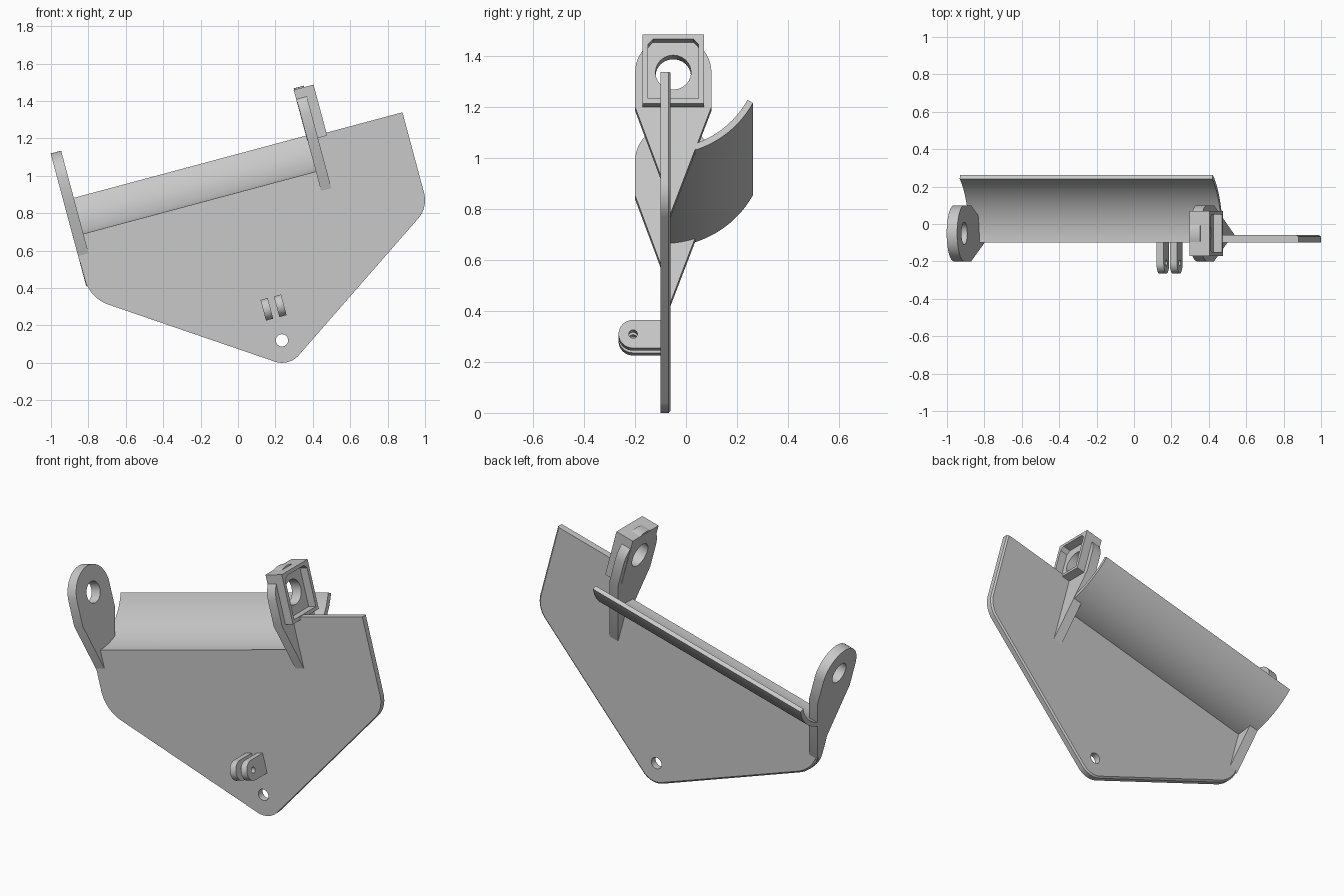
import bpy, bmesh
from math import sin, cos, radians
from mathutils import Matrix

if "Cube" in bpy.data.objects:
    bpy.data.objects.remove(bpy.data.objects["Cube"])

grey = bpy.data.materials.new("plain_grey")
grey.use_nodes = True
COLOUR = (0.58, 0.58, 0.58, 1)
grey.diffuse_color = COLOUR
grey.node_tree.nodes["Principled BSDF"].inputs["Base Color"].default_value = COLOUR

# Everything is laid out square (u along the plate, y depth, v up), then tilted
TILT = Matrix.Rotation(radians(-15), 4, 'Y')


def arc(cx, cy, r, a0, a1, n=16):
    angles = [radians(a0 + (a1 - a0) * i / n) for i in range(n + 1)]
    return [(cx + r * cos(a), cy + r * sin(a)) for a in angles]


def loft(name, loops):
    """Solid through loops of equal length, capped at both ends."""
    bm = bmesh.new()
    rings = [[bm.verts.new(p) for p in loop] for loop in loops]
    n = len(rings[0])
    for a, b in zip(rings, rings[1:]):
        for i in range(n):
            j = (i + 1) % n
            bm.faces.new((a[i], a[j], b[j], b[i]))
    bm.faces.new(rings[0])
    bm.faces.new(rings[-1])
    bmesh.ops.recalc_face_normals(bm, faces=bm.faces)
    bm.transform(TILT)
    mesh = bpy.data.meshes.new(name)
    bm.to_mesh(mesh)
    bm.free()
    mesh.materials.append(grey)
    obj = bpy.data.objects.new(name, mesh)
    bpy.context.collection.objects.link(obj)
    return obj


def extrude_u(name, profile, u0, u1):
    return loft(name, [[(u, y, v) for y, v in profile] for u in (u0, u1)])


def activate(obj):
    bpy.ops.object.select_all(action='DESELECT')
    obj.select_set(True)
    bpy.context.view_layer.objects.active = obj


def cut(obj, cutter):
    mod = obj.modifiers.new("cut", 'BOOLEAN')
    mod.operation = 'DIFFERENCE'
    mod.solver = 'EXACT'
    mod.object = cutter
    activate(obj)
    bpy.ops.object.modifier_apply(modifier=mod.name)
    bpy.data.objects.remove(cutter)


def drill_u(obj, y, v, r, u0, u1):
    cut(obj, extrude_u("drill", arc(y, v, r, 0, 345, 23), u0, u1))


def smooth(obj):
    activate(obj)
    bpy.ops.object.shade_smooth_by_angle(angle=radians(25))


# Main plate, with a fine chamfer around its back edge
def plate_outline(y, d):
    pts = (arc(-0.476, 0.645, 0.2 - d, 180, 236)
           + arc(0.258, 0.055, 0.12 - d, 236, 303.8)
           + arc(1.046, 0.62, 0.15 - d, 303.8, 360)
           + [(1.196 - d, 1.066), (0.7, 1.066), (0.7, 0.88), (-0.676 + d, 0.88)])
    return [(u, y, v) for u, v in pts]


plate = loft("main_plate", [plate_outline(-0.1, 0), plate_outline(-0.068, 0),
                            plate_outline(-0.06, 0.01)])
hole = arc(0.258, 0.055, 0.033, 0, 345, 23)
cut(plate, loft("drill", [[(u, y, v) for u, v in hole] for y in (-0.2, 0.1)]))
smooth(plate)

# Curved trough along the upper edge
trough = extrude_u("curved_trough",
                   arc(-0.09, 1.255, 0.4, -90, -28, 24) + arc(-0.09, 1.255, 0.375, -28, -90, 24),
                   -0.676, 0.722)
smooth(trough)

# Round-topped end brackets tapering down onto the plate
bracket = arc(-0.05, 1.19, 0.15, 0, 180, 24) + [
    (-0.2, 1.05), (-0.098, 0.767), (-0.065, 0.605), (0.1, 1.05)]
for name, u0, u1, r in (("right_bracket", -0.678, -0.62, 0.06),
                        ("left_bracket", 0.667, 0.724, 0.07)):
    obj = extrude_u(name, bracket, u0, u1)
    drill_u(obj, -0.05, 1.19, r, u0 - 0.1, u1 + 0.1)
    smooth(obj)

# Open square housing on the outer face of the left bracket
housing = extrude_u("square_housing",
                    [(-0.17, 1.05), (0.07, 1.05), (0.07, 1.332), (-0.17, 1.332)], 0.665, 0.775)
pocket = [(-0.15, 1.07), (0.05, 1.07), (0.05, 1.29), (0.03, 1.312),
          (-0.13, 1.312), (-0.15, 1.29)]
cut(housing, extrude_u("pocket", pocket, 0.727, 0.9))
drill_u(housing, -0.05, 1.19, 0.07, 0.6, 0.9)
smooth(housing)

# Pair of clevis lugs on the front
lug = arc(-0.208, 0.236, 0.057, 90, 270) + [(-0.09, 0.179), (-0.09, 0.293)]
for name, u0 in (("right_lug", 0.203), ("left_lug", 0.277)):
    obj = extrude_u(name, lug, u0, u0 + 0.04)
    drill_u(obj, -0.208, 0.236, 0.017, u0 - 0.02, u0 + 0.06)
    smooth(obj)
